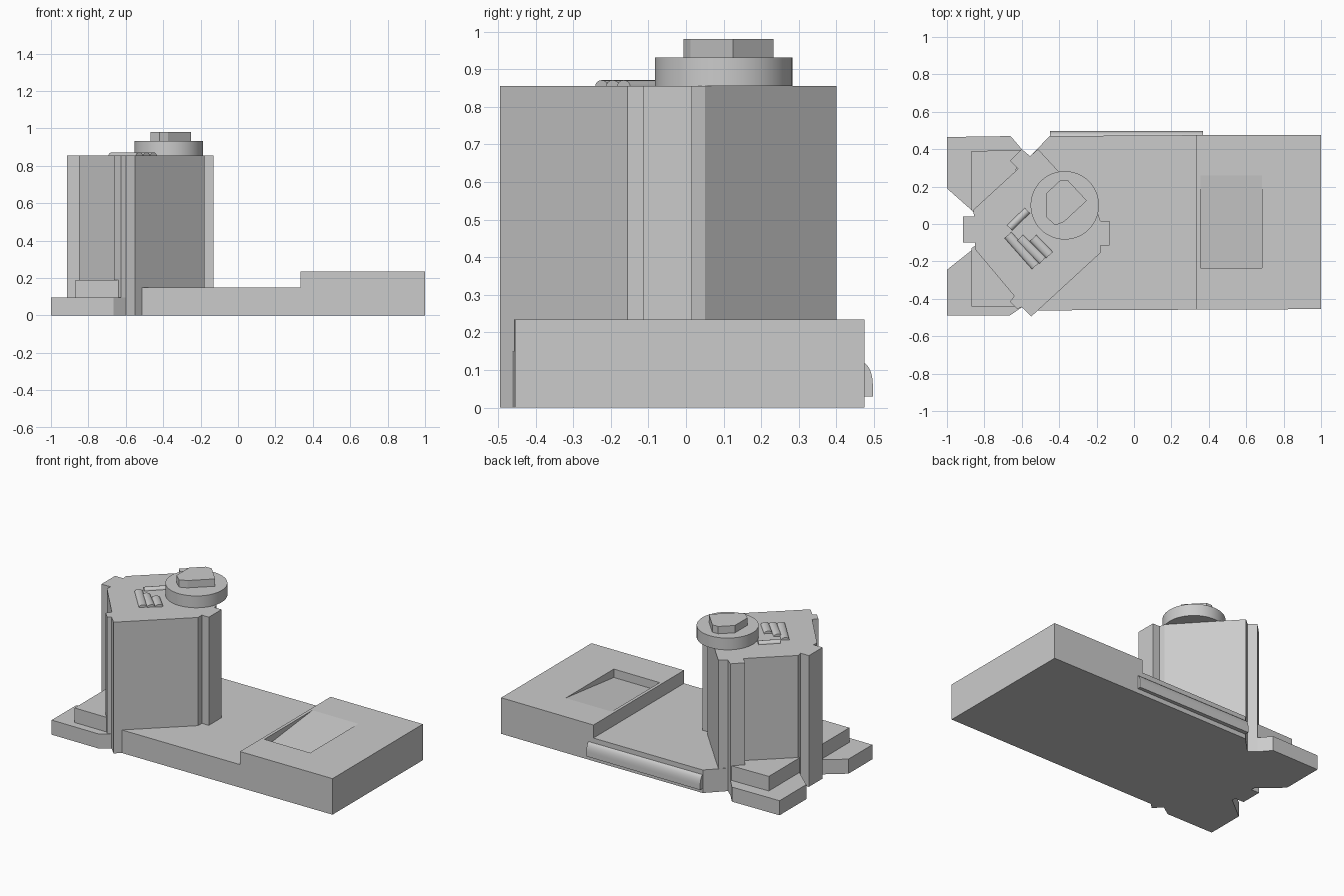
import bpy, bmesh, math
from mathutils import Vector

if "Cube" in bpy.data.objects:
    bpy.data.objects.remove(bpy.data.objects["Cube"], do_unlink=True)

# One plain grey for the whole model
grey = bpy.data.materials.new("plain grey")
grey.use_nodes = True
GREY = (0.6, 0.6, 0.6, 1)
grey.diffuse_color = GREY
grey.node_tree.nodes["Principled BSDF"].inputs["Base Color"].default_value = GREY


def extrude(name, ring, offset, smooth=False):
    """Solid made by sweeping a closed 3D ring along an offset."""
    bm = bmesh.new()
    face = bm.faces.new([bm.verts.new(p) for p in ring])
    grown = bmesh.ops.extrude_face_region(bm, geom=[face])
    moved = [g for g in grown["geom"] if isinstance(g, bmesh.types.BMVert)]
    bmesh.ops.translate(bm, verts=moved, vec=Vector(offset))
    bmesh.ops.recalc_face_normals(bm, faces=bm.faces)
    mesh = bpy.data.meshes.new(name)
    bm.to_mesh(mesh)
    bm.free()
    mesh.materials.append(grey)
    obj = bpy.data.objects.new(name, mesh)
    bpy.context.collection.objects.link(obj)
    bpy.ops.object.select_all(action="DESELECT")
    obj.select_set(True)
    bpy.context.view_layer.objects.active = obj
    if smooth:
        bpy.ops.object.shade_smooth_by_angle(angle=math.radians(35))
    return obj


def prism(name, plan, z0, z1, smooth=False):
    """Upright block from a plan outline."""
    return extrude(name, [(x, y, z0) for x, y in plan], (0, 0, z1 - z0), smooth)


def roll(name, start, end, width, z, height):
    """Half-round bar lying on a surface."""
    a, b = Vector((*start, z)), Vector((*end, z))
    side = (b - a).normalized().cross(Vector((0, 0, 1))) * width / 2
    angles = [math.pi * i / 10 for i in range(11)]
    ring = [a + side * math.cos(t) + Vector((0, 0, height * math.sin(t))) for t in angles]
    return extrude(name, ring, b - a, True)


# Base slab: low yard and raised end
prism("yard_slab", [(0.335, 0.475), (-0.45, 0.47), (-0.556, 0.363), (-0.6, 0),
                    (-0.515, -0.462), (0.335, -0.458)], 0, 0.15)
raised = prism("raised_slab", [(0.335, 0.475), (0.335, -0.458), (1, -0.455), (1, 0.475)], 0, 0.235)

# Sloping recess cut into the raised end
cutter = extrude("ramp_cutter", [(0.355, 0.26, 0.235), (0.355, -0.235, 0.18),
                                 (0.355, -0.235, 0.3), (0.355, 0.26, 0.3)], (0.33, 0, 0))
cutter.hide_render = True
bpy.context.view_layer.objects.active = raised
cut = raised.modifiers.new("ramp", "BOOLEAN")
cut.operation, cut.solver, cut.object = "DIFFERENCE", "EXACT", cutter
bpy.ops.object.modifier_apply(modifier=cut.name)
bpy.data.objects.remove(cutter, do_unlink=True)

# Rounded canopy along the back edge
arc = [math.radians(90 - 15 * i) for i in range(7)]
canopy = [(-0.45, 0.468, 0.03)]
canopy += [(-0.45, 0.468 + 0.029 * math.cos(t), 0.06 + 0.06 * math.sin(t)) for t in arc]
canopy.append((-0.45, 0.497, 0.03))
extrude("back_canopy", canopy, (0.82, 0, 0), True)

# Tower with notched corner posts
tower = [(-0.914, 0.04), (-0.855, 0.04), (-0.86, 0.075), (-0.62, 0.295), (-0.663, 0.337),
         (-0.6, 0.4), (-0.556, 0.363), (-0.513, 0.4), (-0.19, 0.05), (-0.18, 0.016),
         (-0.13, 0.016), (-0.13, -0.115), (-0.18, -0.115), (-0.18, -0.155), (-0.55, -0.495),
         (-0.6, -0.445), (-0.625, -0.455), (-0.663, -0.415), (-0.64, -0.385),
         (-0.85, -0.135), (-0.85, -0.1), (-0.914, -0.1)]
prism("tower", tower, 0, 0.855)

# Stepped annexes on the two outer sides
prism("back_annex_lower", [(-1, 0.465), (-0.66, 0.47), (-0.6, 0.4), (-0.6, 0.25),
                           (-0.83, 0.04), (-1, 0.19)], 0, 0.095)
prism("back_annex_upper", [(-0.87, 0.39), (-0.605, 0.395), (-0.64, 0.25), (-0.85, 0.055),
                           (-0.87, 0.075)], 0.05, 0.19)
prism("front_annex_lower", [(-1, -0.49), (-0.665, -0.49), (-0.6, -0.445), (-0.6, -0.38),
                            (-0.83, -0.11), (-1, -0.245)], 0, 0.095)
prism("front_annex_upper", [(-0.87, -0.44), (-0.615, -0.44), (-0.63, -0.36), (-0.84, -0.11),
                            (-0.87, -0.13)], 0.05, 0.19)

# Round roof platform and faceted cap
circle = [math.tau * i / 48 for i in range(48)]
prism("roof_disc", [(-0.37 + 0.183 * math.cos(t), 0.1 + 0.183 * math.sin(t)) for t in circle],
      0.855, 0.932, True)
prism("roof_cap", [(-0.468, 0.165), (-0.395, 0.233), (-0.353, 0.233), (-0.252, 0.125),
                   (-0.374, 0.012), (-0.42, -0.007), (-0.468, 0.035)], 0.932, 0.98)

# Half-round rolls on the roof
rolls = [((-0.665, -0.02), (-0.57, 0.072), 0.04),
         ((-0.674, -0.059), (-0.527, -0.225), 0.05),
         ((-0.61, -0.075), (-0.489, -0.195), 0.05),
         ((-0.54, -0.075), (-0.452, -0.166), 0.05)]
for i, (start, end, width) in enumerate(rolls):
    roll(f"roof_roll_{i + 1}", start, end, width, 0.854, 0.017)
